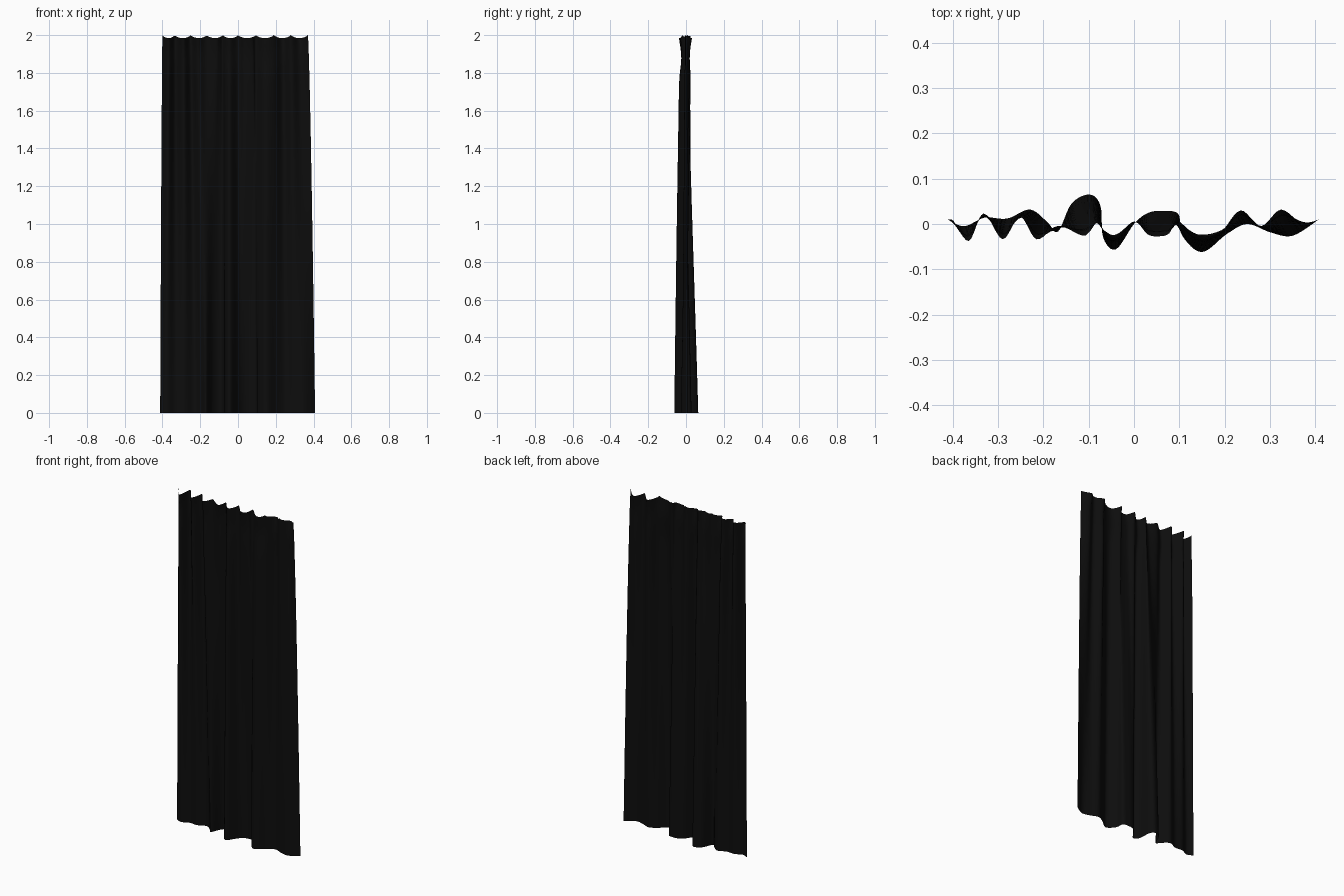
import bpy
import bmesh
import math
from mathutils import Vector

default_cube = bpy.data.objects.get("Cube")
if default_cube:
    bpy.data.objects.remove(default_cube, do_unlink=True)

# Fold lines in thousandths: gathered header (x, y), then loose hem (x, y)
FOLDS = [
    (-400, 10, -412, 10), (-365, -40, -375, -5), (-332, 25, -330, 14),
    (-290, -36, -280, 12), (-252, 18, -230, 32), (-215, -36, -192, 5),
    (-168, -5, -168, -17), (-115, -27, -138, 45), (-98, -18, -98, 65),
    (-82, 2, -74, 40), (-64, -20, -68, -30), (-40, -30, -40, -56),
    (0, 6, 0, 0), (30, -24, 30, 24), (55, -29, 62, 29), (78, -22, 98, 22),
    (95, 8, 106, -25), (140, -28, 150, -62), (190, -20, 205, -22),
    (235, 32, 250, 0), (280, -5, 300, -18), (325, 34, 350, -26),
    (370, -4, 408, 10),
]
PLEATS = [-0.40, -0.335, -0.25, -0.165, -0.08, 0.0, 0.095, 0.19, 0.28, 0.37]
HEIGHT = 2.0
STEPS = 6
ROWS = 32


def smooth_path(points):
    """Catmull-Rom curve through the given 2D points."""
    padded = [points[0]] + points + [points[-1]]
    path = []
    for a, b, c, d in zip(padded, padded[1:], padded[2:], padded[3:]):
        for step in range(STEPS):
            t = step / STEPS
            path.append(0.5 * (2 * b + (c - a) * t
                               + (2 * a - 5 * b + 4 * c - d) * t ** 2
                               + (3 * b - a - 3 * c + d) * t ** 3))
    return path + [points[-1]]


def header_sag(x):
    """Drop of the top edge between neighbouring pleat hooks."""
    for left, right in zip(PLEATS, PLEATS[1:]):
        if left <= x <= right:
            return 0.016 * math.sin(math.pi * (x - left) / (right - left)) ** 0.7
    return 0.0


header = smooth_path([Vector(f[:2]) / 1000 for f in FOLDS])
hem = smooth_path([Vector(f[2:]) / 1000 for f in FOLDS])

# Cloth sheet lofted from the header down to the hem
bm = bmesh.new()
grid = []
for row in range(ROWS + 1):
    drop = (row / ROWS) ** 1.4
    blend = drop ** 0.7
    pinch = 1 - 0.3 * math.exp(-((drop - 0.05) / 0.04) ** 2)
    line = []
    for top, bottom in zip(header, hem):
        p = top.lerp(bottom, blend)
        z = (HEIGHT - header_sag(top.x)) * (1 - drop)
        line.append(bm.verts.new((p.x, p.y * pinch, z)))
    grid.append(line)
for upper, lower in zip(grid, grid[1:]):
    for i in range(len(upper) - 1):
        bm.faces.new((upper[i], lower[i], lower[i + 1], upper[i + 1]))

mesh = bpy.data.meshes.new("curtain_panel")
bm.to_mesh(mesh)
bm.free()
curtain = bpy.data.objects.new("curtain_panel", mesh)
bpy.context.collection.objects.link(curtain)

# Black fabric
color = (0.004, 0.004, 0.004, 1.0)
fabric = bpy.data.materials.new("black_fabric")
fabric.use_nodes = True
fabric.diffuse_color = color
shader = fabric.node_tree.nodes["Principled BSDF"]
shader.inputs["Base Color"].default_value = color
shader.inputs["Roughness"].default_value = 0.9
mesh.materials.append(fabric)

# Soft shading across the folds
bpy.ops.object.select_all(action="DESELECT")
curtain.select_set(True)
bpy.context.view_layer.objects.active = curtain
bpy.ops.object.shade_smooth_by_angle(angle=math.radians(60))
